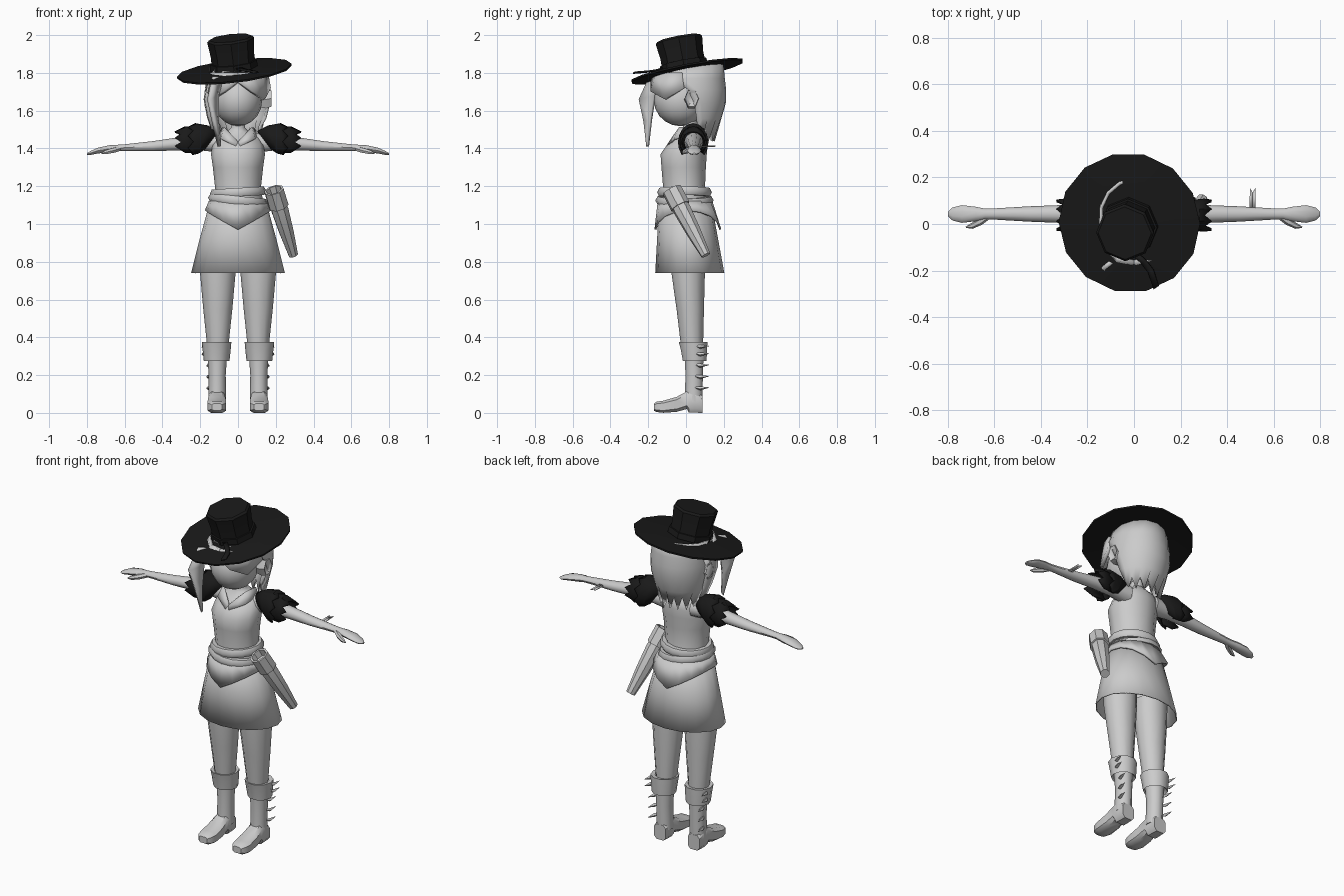
import bpy, bmesh
from math import sin, cos, pi, radians
from mathutils import Vector

if "Cube" in bpy.data.objects:
    bpy.data.objects.remove(bpy.data.objects["Cube"])

black = bpy.data.materials.new("black_cloth")
black.diffuse_color = (0.01, 0.01, 0.01, 1)
black.use_nodes = True
black.node_tree.nodes["Principled BSDF"].inputs["Base Color"].default_value = black.diffuse_color


def build(name, verts, faces, mirror=False, solid=0, mat=None, angle=40):
    me = bpy.data.meshes.new(name)
    me.from_pydata([tuple(v) for v in verts], [], faces)
    bm = bmesh.new()
    bm.from_mesh(me)
    bmesh.ops.remove_doubles(bm, verts=bm.verts, dist=0.0002)
    bmesh.ops.recalc_face_normals(bm, faces=bm.faces)
    bm.to_mesh(me)
    bm.free()
    ob = bpy.data.objects.new(name, me)
    bpy.context.collection.objects.link(ob)
    if mat:
        me.materials.append(mat)
    bpy.ops.object.select_all(action='DESELECT')
    ob.select_set(True)
    bpy.context.view_layer.objects.active = ob
    bpy.ops.object.shade_smooth_by_angle(angle=radians(angle))
    if solid:
        m = ob.modifiers.new("thickness", 'SOLIDIFY')
        m.thickness, m.offset = solid, 0
    if mirror:
        m = ob.modifiers.new("mirror", 'MIRROR')
        m.use_mirror_merge = False
    return ob


def loft(name, rings, caps=True, closed=True, **kw):
    n = len(rings[0])
    verts = [v for r in rings for v in r]
    faces = [(i*n + j, i*n + (j+1) % n, (i+1)*n + (j+1) % n, (i+1)*n + j)
             for i in range(len(rings)-1) for j in range(n if closed else n-1)]
    if caps:
        faces += [tuple(range(n)), tuple(range(len(verts)-n, len(verts)))]
    return build(name, verts, faces, **kw)


def ring(axis, c, ra, rb, n=12, p=1.0):
    """Superellipse ring perpendicular to the named axis."""
    out = []
    for k in range(n):
        t = 2*pi*(k + (0.5 if p < 1 else 0))/n
        a, b = [(abs(f)**p)*(1 if f > 0 else -1) for f in (cos(t), sin(t))]
        a, b = a*ra, b*rb
        d = {'z': (a, b, 0), 'x': (0, a, b), 'y': (a, 0, b)}[axis]
        out.append(Vector(c) + Vector(d))
    return out


def zbody(name, rows, cx=0, n=12, **kw):
    """Rows of z, half width, front y, back y."""
    return loft(name, [ring('z', (cx, (f+b)/2, z), rx, (b-f)/2, n) for z, rx, f, b in rows], **kw)


def tube(name, pts, n=6, **kw):
    """Rows of x, y, z, radius along a path."""
    rings = []
    P = [Vector(p[:3]) for p in pts]
    q = Vector((0, 0, 1)).rotation_difference(P[-1] - P[0])
    for p, v in zip(pts, P):
        rings.append([v + q @ Vector((p[3]*cos(2*pi*k/n), p[3]*sin(2*pi*k/n), 0)) for k in range(n)])
    return loft(name, rings, **kw)


def panel(name, a, b, solid=0.02, **kw):
    return loft(name, [a, b], caps=False, closed=False, solid=solid, **kw)


# Torso with neck
zbody("torso", [(1.08, .145, -.13, .13), (1.18, .12, -.12, .10), (1.30, .133, -.13, .105),
                (1.37, .143, -.135, .11), (1.42, .135, -.10, .112), (1.46, .115, -.05, .105),
                (1.49, .055, -.02, .08), (1.51, .038, -.015, .06), (1.58, .038, -.02, .06)])
panel("collar", [(0, -.085, 1.435), (.07, -.035, 1.51), (.08, .05, 1.51)],
      [(.01, -.10, 1.41), (.09, -.06, 1.45), (.10, .05, 1.465)], solid=.01, mirror=True)

# Skirt and pointed overskirt
zbody("skirt", [(1.12, .145, -.14, .13), (.92, .2, -.15, .167), (.74, .245, -.16, .2)],
      n=16, caps=False, solid=.006)
top = ring('z', (0, -.005, 1.12), .15, .14, 16)
hem = ring('z', (0, .01, 1), .19, .172, 16)
for v in hem:
    v.z = .97 + .1*abs(v.x)/.19
    v.x *= 1 - .1*abs(v.x)/.19
loft("overskirt", [top, hem], caps=False, solid=.01)

# Wrapped belts
for name, z, rx, tilt in (("belt_upper", 1.168, .125, -.06), ("belt_lower", 1.125, .133, .1)):
    bpy.ops.mesh.primitive_torus_add(major_segments=16, minor_segments=6, major_radius=1, minor_radius=.2,
                                     location=(0, -.008, z), rotation=(0, tilt, 0))
    o = bpy.context.object
    o.name = name
    o.scale = (rx, rx*.97, .13)
    bpy.ops.object.shade_smooth_by_angle(angle=radians(60))

# Sheath hanging on the hip
A, B = Vector((.19, -.075, 1.18)), Vector((.293, .105, .835))
spot = lambda t, r: (*A.lerp(B, t), r)
tube("sheath", [spot(0.1, .04), spot(.3, .048), spot(.65, .04), spot(1, .026)], 8)
tube("sheath_collar", [spot(.1, .038), spot(0, .042), spot(0, .054), spot(.25, .055), spot(.25, .046)], 8)

# Legs, boots and cuffs
zbody("leg", [(.84, .095, -.08, .1), (.74, .094, -.077, .1), (.55, .077, -.05, .095), (.34, .055, -.025, .09)],
      cx=.107, mirror=True)
zbody("boot_shaft", [(.3, .052, -.01, .095), (.2, .045, -.005, .092), (.06, .047, -.01, .088)],
      cx=.11, n=10, mirror=True)
zbody("boot_cuff", [(.30, .05, -.005, .09), (.275, .068, -.02, .112), (.33, .074, -.03, .115),
                    (.375, .078, -.042, .117), (.37, .055, -.02, .09)], cx=.113, n=10, caps=False, mirror=True)
foot = [(.087, .04, .0, .09), (.045, .044, 0, .12), (.015, .045, .0, .12), (.005, .044, .02, .115),
        (-.05, .05, .005, .085), (-.12, .052, .0, .065), (-.155, .043, .004, .06), (-.17, .028, .012, .05)]
loft("boot_foot", [ring('y', (.112, y, (a+b)/2), w, (b-a)/2*1.03, 8, .55) for y, w, a, b in foot], mirror=True)
for i, z in enumerate((.13, .19, .25, .31, .35)):
    dx = .025 if z > .28 else 0
    tube(f"boot_spike_{i}", [(.142+dx, .03, z+.008, .001), (.157+dx, .075, z, .011), (.165+dx, .122, z+.004, .001)],
         4, mirror=True)

# Arms, hands and thumbs
arm = [(.09, .055, .055, 1.43), (.2, .044, .042, 1.43), (.32, .038, .036, 1.424), (.45, .033, .028, 1.412),
       (.6, .024, .019, 1.404), (.64, .023, .018, 1.402), (.68, .031, .02, 1.398), (.74, .038, .016, 1.389),
       (.78, .028, .011, 1.376), (.8, .01, .005, 1.37)]
loft("arm", [ring('x', (x, .043, z), ry, rz, 10) for x, ry, rz, z in arm], mirror=True)
tube("thumb", [(.625, .035, 1.4, .014), (.66, .01, 1.39, .015), (.7, -.01, 1.38, .012), (.722, -.014, 1.374, .003)],
     6, mirror=True)
panel("arm_ribbon", [(.497, .065, 1.41), (.498, .155, 1.412)], [(.51, .065, 1.41), (.51, .135, 1.412)], solid=.006)
panel("arm_ribbon_half", [(.51, .065, 1.41), (.51, .135, 1.412)], [(.523, .065, 1.41), (.522, .155, 1.412)], solid=.006)


# Layered jagged sleeves
def sleeve(name, rows, jag):
    rings = []
    for i, (x, lean, ry, rz) in enumerate(rows):
        r = []
        for k in range(13):
            t = radians(-132 + 22*k)
            j = jag*(1 if k % 2 else -1) if i == len(rows)-1 else 0
            r.append(Vector((x + lean*(1-cos(t))/2 + j, .038 + ry*sin(t), 1.432 + rz*cos(t))))
        rings.append(r)
    loft(name, rings, caps=False, closed=False, mirror=True, solid=.01, mat=black, angle=25)


sleeve("sleeve_upper", [(.105, .09, .05, .055), (.16, .06, .07, .085), (.225, .02, .075, .097), (.25, 0, .076, .085)], .014)
sleeve("sleeve_lower", [(.21, 0, .055, .08), (.28, 0, .064, .08), (.318, 0, .066, .058)], .016)

# Head and ears
bpy.ops.mesh.primitive_uv_sphere_add(segments=16, ring_count=10, location=(0, -.03, 1.655))
o = bpy.context.object
o.name = "head"
o.scale = (.128, .14, .137)
bpy.ops.object.shade_smooth()
loft("ear", [ring('x', (x, .03, z), s*.04, s*.055, 6) for x, z, s in
             ((.115, 1.655, .8), (.15, 1.66, 1), (.178, 1.665, .9), (.165, 1.66, .45))], mirror=True)

# Hair shell, wrapped round the back with a jagged hem
rows = [(1.825, .145, .16, 175), (1.77, .158, .168, 125), (1.71, .165, .175, 96), (1.64, .163, .173, 86),
        (1.56, .145, .15, 80), (1.49, .12, .115, 75)]
shell = []
for i, (z, rx, ry, lim) in enumerate(rows):
    r = []
    for k in range(15):
        t = radians(lim*(k-7)/7)
        y = .03 + ry*cos(t)
        dz = .15*y if i == 0 else ((-.05 if k % 2 else .025) if i == len(rows)-1 else 0)
        r.append(Vector((rx*sin(t), y, z + dz)))
    shell.append(r)
loft("hair_back", shell, caps=False, closed=False, solid=.015)
panel("hair_bangs", [(0, -.165, 1.80), (.07, -.15, 1.80), (.125, -.09, 1.80), (.15, -.02, 1.8)],
      [(0, -.178, 1.75), (.07, -.18, 1.70), (.135, -.11, 1.66), (.165, -.01, 1.72)], mirror=True)
panel("hair_front_lock", [(-.13, -.19, 1.78), (-.155, -.245, 1.66), (-.13, -.22, 1.54), (-.1, -.205, 1.41)],
      [(-.08, -.15, 1.78), (-.11, -.165, 1.68), (-.11, -.185, 1.55), (-.097, -.2, 1.42)])
panel("hair_side_lock", [(-.14, -.08, 1.79), (-.167, -.05, 1.66), (-.15, -.02, 1.57), (-.12, .03, 1.46)],
      [(-.15, .06, 1.79), (-.172, .06, 1.66), (-.155, .06, 1.57), (-.12, .05, 1.46)])

# Tilted hat: brim, crown, band and ribbon tail
tilt = Vector((0, 0, 1)).rotation_difference(Vector((-.117, -.19, 1)))
hat = lambda x, y, z: Vector((-.02, .005, 1.815)) + tilt @ Vector((x, y, z))


def hat_part(name, rows, n, cx=0, cy=0):
    loft(name, [[hat(*v) for v in ring('z', (cx, cy, z), r, r, n)] for r, z in rows], mat=black, angle=20)


hat_part("hat_brim", [(.1, -.005), (.2, -.012), (.304, -.012), (.306, -.002), (.2, .006), (.1, .012)], 14)
hat_part("hat_crown", [(.118, 0), (.115, .08), (.125, .165), (.115, .176)], 8, 0, -.012)
hat_part("hat_band", [(.124, .01), (.127, .015), (.125, .045), (.11, .047)], 8, 0, -.012)
panel("hat_ribbon", [hat(.01, -.13, .03), hat(.05, -.17, .022), hat(.08, -.21, .02), hat(.105, -.285, .025)],
      [hat(.04, -.125, .03), hat(.075, -.16, .022), hat(.105, -.2, .02), hat(.128, -.27, .025)],
      solid=.008, mat=black)
